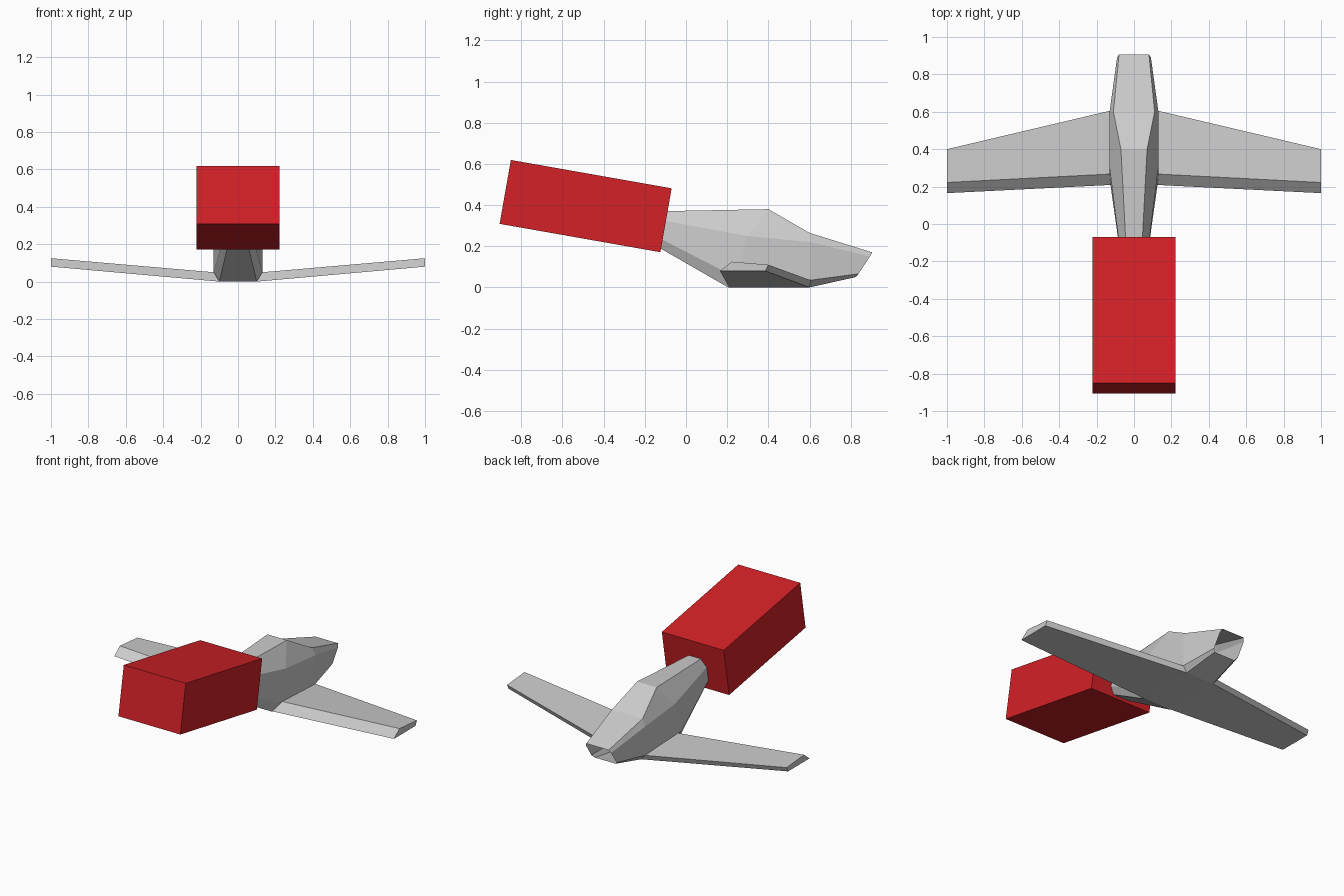
import bpy, bmesh
from mathutils import Vector, Matrix
from math import radians

if "Cube" in bpy.data.objects:
    bpy.data.objects.remove(bpy.data.objects["Cube"])


def finish(name, bm):
    bmesh.ops.recalc_face_normals(bm, faces=bm.faces)
    mesh = bpy.data.meshes.new(name)
    bm.to_mesh(mesh)
    bm.free()
    obj = bpy.data.objects.new(name, mesh)
    bpy.context.collection.objects.link(obj)
    return obj


def loft(name, sections, caps):
    """Join matching rings of points with quads."""
    bm = bmesh.new()
    rings = [[bm.verts.new(p) for p in s] for s in sections]
    n = len(rings[0])
    for a, b in zip(rings, rings[1:]):
        for i in range(n):
            j = (i + 1) % n
            bm.faces.new((a[i], a[j], b[j], b[i]))
    if caps:
        bm.faces.new(rings[0])
        bm.faces.new(rings[-1])
    return finish(name, bm)


def mirrored_ring(half):
    return half + [(-x, y, z) for x, y, z in reversed(half)]


# Fuselage: eight-sided rings, half of each from top to bottom, open nose
halves = [
    [(0.08, 0.905, 0.17), (0.09, 0.893, 0.15), (0.09, 0.838, 0.066), (0.075, 0.825, 0.05)],
    [(0.11, 0.60, 0.265), (0.13, 0.605, 0.22), (0.13, 0.605, 0.035), (0.10, 0.60, 0.0)],
    [(0.07, 0.40, 0.38), (0.13, 0.30, 0.25), (0.13, 0.24, 0.05), (0.10, 0.205, 0.0)],
    [(0.042, -0.13, 0.37), (0.075, -0.14, 0.33), (0.075, -0.15, 0.25), (0.05, -0.16, 0.21)],
]
loft("fuselage", [mirrored_ring(h) for h in halves], False)

# Wings: tapered, swept profile with thick bevelled rear edge, one each side
root = [(0.10, 0.21, 0.0), (0.13, 0.267, 0.05), (0.13, 0.605, 0.035), (0.10, 0.60, 0.0)]
tip = [(1.0, 0.165, 0.08), (1.0, 0.222, 0.125), (1.0, 0.40, 0.11), (1.0, 0.385, 0.08)]
for side, sx in (("right", 1), ("left", -1)):
    loft(side + "_wing", [[(sx * x, y, z) for x, y, z in s] for s in (root, tip)], True)

# Tilted red block over the tail
bm = bmesh.new()
bmesh.ops.create_cube(bm, size=1, matrix=Matrix.Translation(Vector((0, -0.4875, 0.395)))
                      @ Matrix.Rotation(radians(-10), 4, 'X')
                      @ Matrix.Diagonal((0.443, 0.793, 0.315, 1)))
block = finish("tail_block", bm)
red = bpy.data.materials.new("red")
red.diffuse_color = (0.65, 0.015, 0.02, 1)
red.use_nodes = True
red.node_tree.nodes["Principled BSDF"].inputs["Base Color"].default_value = red.diffuse_color
block.data.materials.append(red)
